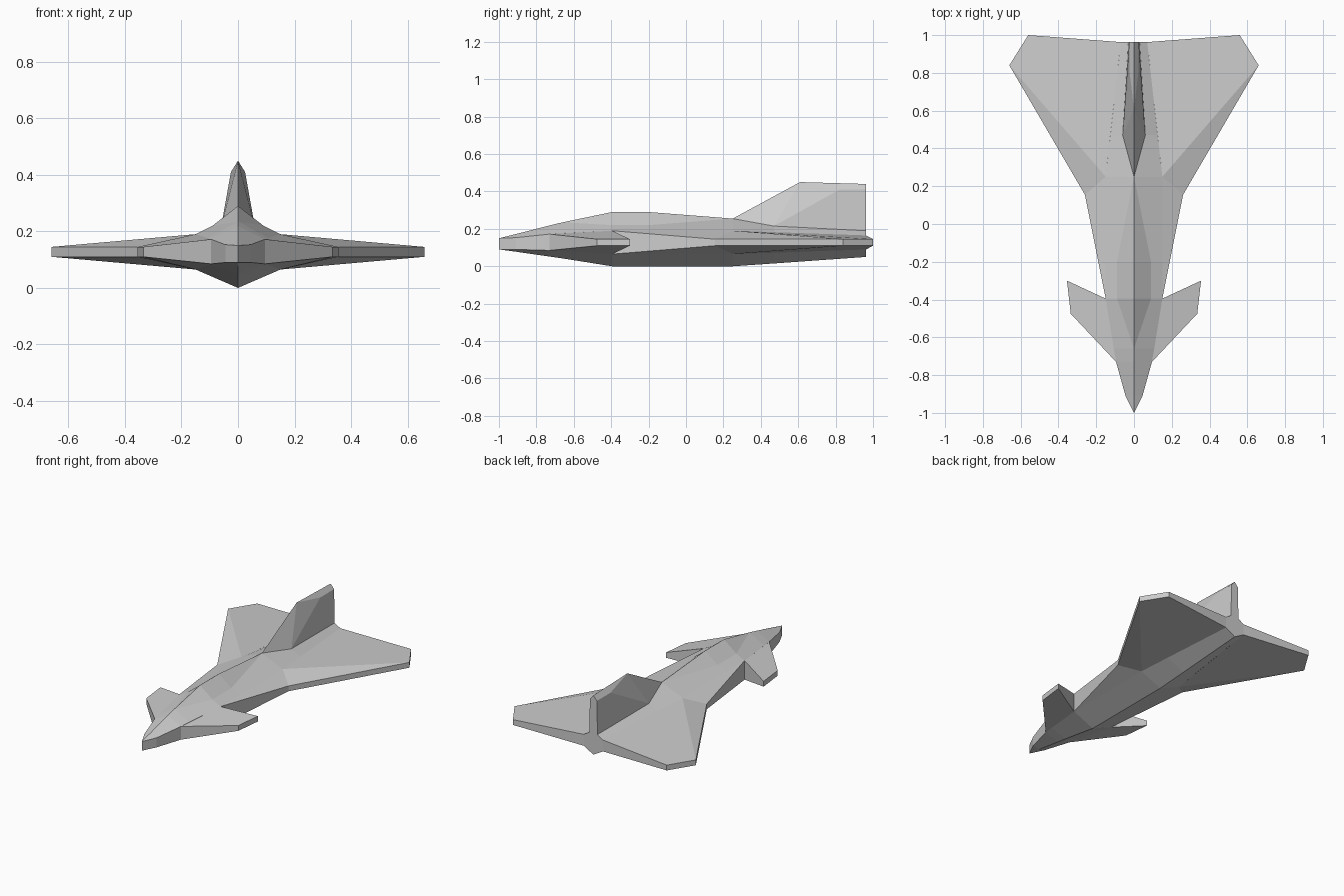
import bpy, bmesh

if "Cube" in bpy.data.objects:
    bpy.data.objects.remove(bpy.data.objects["Cube"])

grey = bpy.data.materials.new("hull grey")
grey.diffuse_color = (0.6, 0.6, 0.6, 1)
grey.use_nodes = True
grey.node_tree.nodes["Principled BSDF"].inputs["Base Color"].default_value = grey.diffuse_color


def make_part(name, points, faces, weld_axis=False):
    """Build the right half of a part and mirror it across x = 0."""
    bm = bmesh.new()
    vs = [bm.verts.new(p) for p in points]
    for f in faces:
        bm.faces.new([vs[i] for i in f])
    bmesh.ops.remove_doubles(bm, verts=bm.verts, dist=1e-4)
    if weld_axis:
        # drop faces lying wholly in the symmetry plane
        flat = [f for f in bm.faces if all(abs(v.co.x) < 1e-5 for v in f.verts)]
        bmesh.ops.delete(bm, geom=flat, context='FACES')
    mirrored = bmesh.ops.duplicate(bm, geom=bm.verts[:] + bm.edges[:] + bm.faces[:])
    dup = [g for g in mirrored["geom"] if isinstance(g, bmesh.types.BMVert)]
    for v in dup:
        v.co.x *= -1
    bmesh.ops.reverse_faces(
        bm, faces=[g for g in mirrored["geom"] if isinstance(g, bmesh.types.BMFace)])
    bmesh.ops.remove_doubles(bm, verts=bm.verts, dist=1e-4)
    mesh = bpy.data.meshes.new(name)
    bm.to_mesh(mesh)
    bm.free()
    mesh.materials.append(grey)
    ob = bpy.data.objects.new(name, mesh)
    bpy.context.collection.objects.link(ob)
    return ob


def slab(name, outline, panels):
    """Thin surface: outline rows are x, y, top z, bottom z; the last edges
    (listed in no rim) stay open against the fuselage."""
    pts, n = [(x, y, t) for x, y, t, b in outline], len(outline)
    pts += [(x, y, b) for x, y, t, b in outline]
    faces = [p for p in panels]
    faces += [[i + n for i in reversed(p)] for p in panels]
    rim = n if name == "canards" else n - 1
    faces += [(i, i + n, i + 1 + n, i + 1) for i in range(rim - 1)]
    return make_part(name, pts, faces)


# Fuselage: y, keel z, chine x, chine low z, chine high z, shoulder x, shoulder z, ridge z
stations = [
    (-1.00, .090, .000, .090, .150, .00, .150, .150),
    (-0.91, .078, .045, .090, .153, .00, .172, .172),
    (-0.73, .052, .095, .085, .172, .00, .218, .218),
    (-0.66, .042, .107, .081, .176, .00, .235, .235),
    (-0.395, .00, .150, .065, .190, .09, .220, .290),
    (-0.20, .000, .150, .065, .190, .09, .220, .290),
    (0.25, .000, .150, .065, .190, .00, .255, .255),
    (0.47, .015, .125, .073, .182, .06, .215, .225),
    (0.963, .05, .070, .090, .165, .03, .190, .190),
]
points, faces = [], []
for y, keel, cx, lo, hi, sx, sz, ridge in stations:
    points += [(0, y, keel), (cx, y, lo), (cx, y, hi), (sx, y, sz), (0, y, ridge)]
for s in range(len(stations) - 1):
    for k in range(4):
        a = s * 5 + k
        faces.append((a, a + 1, a + 6, a + 5))
tail = (len(stations) - 1) * 5
faces.append([tail + k for k in (4, 3, 2, 1, 0)])
make_part("fuselage", points, faces, weld_axis=True)

# Delta wings, creased from the root to the tip
slab("wings", [
    (.15, -.395, .19, .065), (.26, .155, .145, .11), (.66, .84, .145, .11),
    (.56, 1.0, .145, .11), (.07, .963, .165, .09), (.15, .25, .19, .065),
], [(0, 1, 5), (1, 2, 5), (5, 2, 3, 4)])

# Small forward wings
slab("canards", [
    (.095, -.73, .172, .085), (.335, -.475, .145, .11),
    (.355, -.30, .145, .11), (.15, -.395, .19, .065),
], [(0, 1, 2, 3)])

# Tail fin: swept leading edge, bevelled crown and flat rear strip
make_part("tail_fin", [
    (0, .25, .255), (.06, .47, .215), (.03, .963, .19), (0, .61, .45),
    (0, .963, .44), (.025, .82, .41), (.025, .963, .41), (0, .963, .19),
], [(0, 1, 3), (1, 5, 3), (1, 2, 6, 5), (3, 5, 6, 4), (2, 7, 4, 6)])
